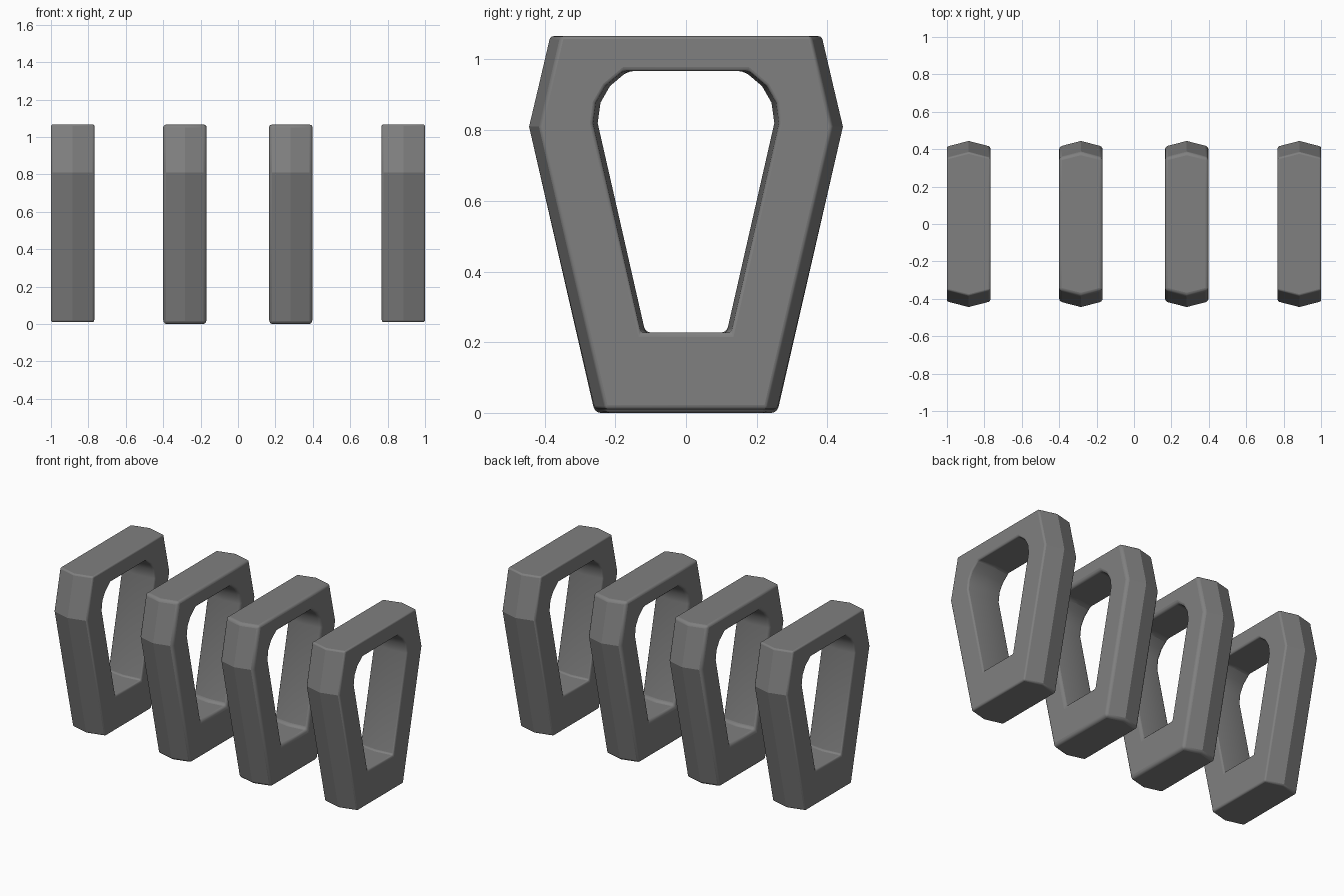
import bpy, bmesh, math

if "Cube" in bpy.data.objects:
    bpy.data.objects.remove(bpy.data.objects["Cube"])

grey = bpy.data.materials.new("mid grey")
grey.diffuse_color = (0.215, 0.215, 0.215, 1)
grey.use_nodes = True
grey.node_tree.nodes["Principled BSDF"].inputs["Base Color"].default_value = grey.diffuse_color

# half profiles (y, z), bottom to top, matched point for point
OUTER = [(0.258, 0.0), (0.444, 0.81), (0.418, 0.92), (0.384, 1.066), (0.2, 1.066)]
INNER = [(0.115, 0.227), (0.25, 0.82), (0.242, 0.878), (0.215, 0.925), (0.165, 0.967)]
HALF = 0.116


def ring(bm, x, half, dy, base):
    """Closed loop mirrored across y = 0, widened by dy."""
    pts = [(y + dy, max(z, base)) for y, z in half]
    pts += [(-y, z) for y, z in reversed(pts)]
    return [bm.verts.new((x, y, z)) for y, z in pts]


def frame(name, cx, base, round_size):
    bm = bmesh.new()
    # side faces sit back from the central ridges, outside and in the opening
    layers = [(-HALF, -0.03, 0.014), (0, 0, 0), (HALF, -0.03, 0.014)]
    outs = [ring(bm, x, OUTER, o, base) for x, o, i in layers]
    ins = [ring(bm, x, INNER, i, base) for x, o, i in layers]
    loops = outs + ins[::-1]
    n = len(outs[0])
    for a, b in zip(loops, loops[1:] + loops[:1]):
        for k in range(n):
            m = (k + 1) % n
            bm.faces.new((a[k], a[m], b[m], b[k]))
    bmesh.ops.recalc_face_normals(bm, faces=bm.faces)
    me = bpy.data.meshes.new(name)
    bm.to_mesh(me)
    bm.free()
    me.materials.append(grey)
    ob = bpy.data.objects.new(name, me)
    ob.location.x = cx
    bpy.context.collection.objects.link(ob)
    # softened edges
    bev = ob.modifiers.new("soft edges", "BEVEL")
    bev.width = round_size
    bev.segments = 3
    bev.limit_method = "ANGLE"
    bev.angle_limit = math.radians(35)
    bpy.ops.object.select_all(action="DESELECT")
    ob.select_set(True)
    bpy.context.view_layer.objects.active = ob
    bpy.ops.object.shade_smooth_by_angle(angle=math.radians(24))


# row of four tapered ring frames; the end ones stop just above the ground
frame("left_end_frame", -0.884, 0.01, 0.009)
frame("left_inner_frame", -0.284, 0.0, 0.016)
frame("right_inner_frame", 0.282, 0.0, 0.016)
frame("right_end_frame", 0.884, 0.01, 0.009)
